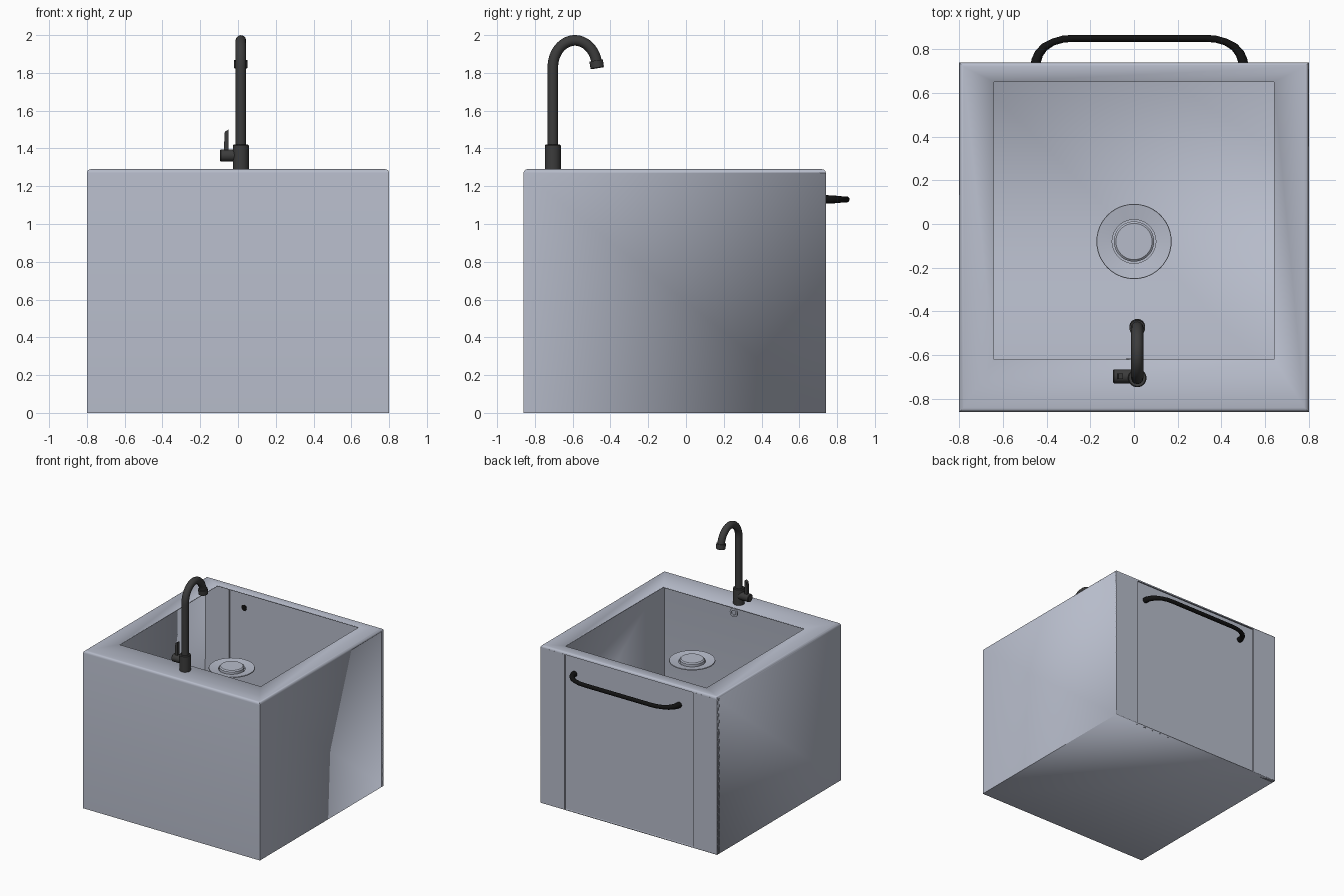
import bpy, bmesh, math
from mathutils import Vector, Matrix

old = bpy.data.objects.get("Cube")
if old:
    bpy.data.objects.remove(old)


def material(name, color):
    m = bpy.data.materials.new(name)
    m.use_nodes = True
    m.diffuse_color = (*color, 1)
    m.node_tree.nodes["Principled BSDF"].inputs["Base Color"].default_value = (*color, 1)
    return m


GREY = material("blue_grey", (0.47, 0.5, 0.59))
CHARCOAL = material("charcoal", (0.045, 0.045, 0.045))
BLACK = material("black", (0.006, 0.006, 0.006))


def smooth(ob):
    bpy.ops.object.select_all(action="DESELECT")
    ob.select_set(True)
    bpy.context.view_layer.objects.active = ob
    bpy.ops.object.shade_smooth_by_angle(angle=math.radians(35))


def from_bmesh(name, bm, mat):
    me = bpy.data.meshes.new(name)
    bm.to_mesh(me)
    bm.free()
    me.materials.append(mat)
    ob = bpy.data.objects.new(name, me)
    bpy.context.collection.objects.link(ob)
    return ob


def box_bmesh(lo, hi):
    lo, hi = Vector(lo), Vector(hi)
    bm = bmesh.new()
    bmesh.ops.create_cube(bm, size=1)
    for v in bm.verts:
        v.co = (lo + hi) / 2 + v.co * (hi - lo)
    return bm


def box(name, lo, hi, mat):
    return from_bmesh(name, box_bmesh(lo, hi), mat)


def lathe(name, profile, origin, axis, mat, steps=40):
    """Spin (radius, height) points round an axis through the origin."""
    bm = bmesh.new()
    verts = [bm.verts.new((r, 0, h)) for r, h in profile]
    edges = [bm.edges.new(pair) for pair in zip(verts, verts[1:])]
    bmesh.ops.spin(bm, geom=verts + edges, cent=(0, 0, 0), axis=(0, 0, 1),
                   angle=math.tau, steps=steps)
    bmesh.ops.remove_doubles(bm, verts=bm.verts, dist=0.0001)
    bmesh.ops.recalc_face_normals(bm, faces=bm.faces)
    turn = Vector((0, 0, 1)).rotation_difference(Vector(axis)).to_matrix().to_4x4()
    bm.transform(Matrix.Translation(origin) @ turn)
    ob = from_bmesh(name, bm, mat)
    smooth(ob)
    return ob


def rod(name, start, axis, radius, length, mat, edge=0.004):
    profile = [(0, 0), (radius, 0), (radius, length - edge),
               (radius - edge, length), (0, length)]
    return lathe(name, profile, start, axis, mat)


def tube(name, points, radius, mat, scales=None):
    cu = bpy.data.curves.new(name, "CURVE")
    cu.dimensions = "3D"
    cu.bevel_depth = radius
    cu.bevel_resolution = 4
    cu.use_fill_caps = True
    sp = cu.splines.new("POLY")
    sp.points.add(len(points) - 1)
    for i, p in enumerate(points):
        sp.points[i].co = (*p, 1)
        sp.points[i].radius = scales[i] if scales else 1
    cu.materials.append(mat)
    ob = bpy.data.objects.new(name, cu)
    bpy.context.collection.objects.link(ob)
    bpy.ops.object.select_all(action="DESELECT")
    ob.select_set(True)
    bpy.context.view_layer.objects.active = ob
    bpy.ops.object.convert(target="MESH")
    smooth(ob)
    return ob


# Hollow cabinet with a rounded top edge, an open top and an open back
TOP = 1.29
bm = box_bmesh((-0.8, -0.86, 0), (0.8, 0.74, TOP))
rim_edges = [e for e in bm.edges if all(v.co.z > 1 for v in e.verts)]
bmesh.ops.bevel(bm, geom=rim_edges, offset=0.02, segments=4, profile=0.5, affect="EDGES")
bm.normal_update()
top = max(bm.faces, key=lambda f: f.normal.z * f.calc_area())
back = max(bm.faces, key=lambda f: f.normal.y * f.calc_area())
bmesh.ops.inset_individual(bm, faces=[top], thickness=0.1)
for v in top.verts:
    v.co.x = math.copysign(0.64, v.co.x)
    v.co.y = 0.65 if v.co.y > 0 else -0.62
bmesh.ops.delete(bm, geom=[top, back], context="FACES")
cabinet = from_bmesh("cabinet", bm, GREY)
shell = cabinet.modifiers.new("wall_thickness", "SOLIDIFY")
shell.thickness = 0.008
shell.offset = -1
smooth(cabinet)

# Back: two side stiles and a slightly recessed door between them
for side, name in ((-1, "right_stile"), (1, "left_stile")):
    xs = sorted((side * 0.58, side * 0.8))
    box(name, (xs[0], 0.71, 0), (xs[1], 0.74, 1.272), GREY)
box("door", (-0.58, 0.722, 0), (0.58, 0.728, 1.272), GREY)

# Door handle, mirrored about its middle
MID = 0.025
half = [(0.475, 0.718), (0.472, 0.75), (0.46, 0.78), (0.435, 0.81),
        (0.395, 0.833), (0.35, 0.846), (0.3, 0.85)]
path = [(MID - x, y, 1.13) for x, y in half] + [(MID + x, y, 1.13) for x, y in reversed(half)]
swell = [1.5, 1.4, 1.3, 1.15, 1, 1, 1]
tube("door_handle", path, 0.016, BLACK, swell + swell[::-1])

# Drain flange with its raised plug
lathe("drain_flange", [(0.172, 0), (0.17, 0.006), (0.1, -0.004), (0.1, -0.02), (0, -0.02)],
      (0, -0.08, 1.062), (0, 0, 1), GREY, 48)
lathe("drain_plug", [(0.092, -0.02), (0.092, 0.012), (0.083, 0.02), (0, 0.02)],
      (0, -0.08, 1.062), (0, 0, 1), GREY, 48)

# Overflow ring on the front wall of the bowl
lathe("overflow_ring", [(0.036, 0), (0.034, 0.008), (0.02, 0.008), (0.018, 0), (0.036, 0)],
      (0, -0.622, 1.25), (0, 1, 0), GREY)

# Tap: base, swan neck and nozzle
X, Y = 0.015, -0.705
rod("tap_base", (X, Y, TOP - 0.004), (0, 0, 1), 0.042, 0.134, CHARCOAL)
neck = [(X, Y, 1.4), (X, Y, 1.6)]
for i in range(25):
    a = math.pi * (1 - i / 25)
    neck.append((X, -0.588 + 0.117 * math.cos(a), 1.83 + 0.142 * math.sin(a)))
tube("tap_neck", neck, 0.028, CHARCOAL)
rod("tap_nozzle", (X, -0.476, 1.866), (0, 0.16, -1), 0.036, 0.042, CHARCOAL)

# Tap lever: side stub and an upright tapered blade
rod("lever_stub", (X, Y + 0.008, 1.363), (-1, 0, 0), 0.032, 0.11, CHARCOAL)
bm = box_bmesh((-0.076, -0.71, 1.38), (-0.05, -0.684, 1.5))
for v in bm.verts:
    if v.co.z > 1.4 and v.co.x < -0.06:
        v.co += Vector((0.006, 0, -0.012))
from_bmesh("lever_blade", bm, CHARCOAL)
